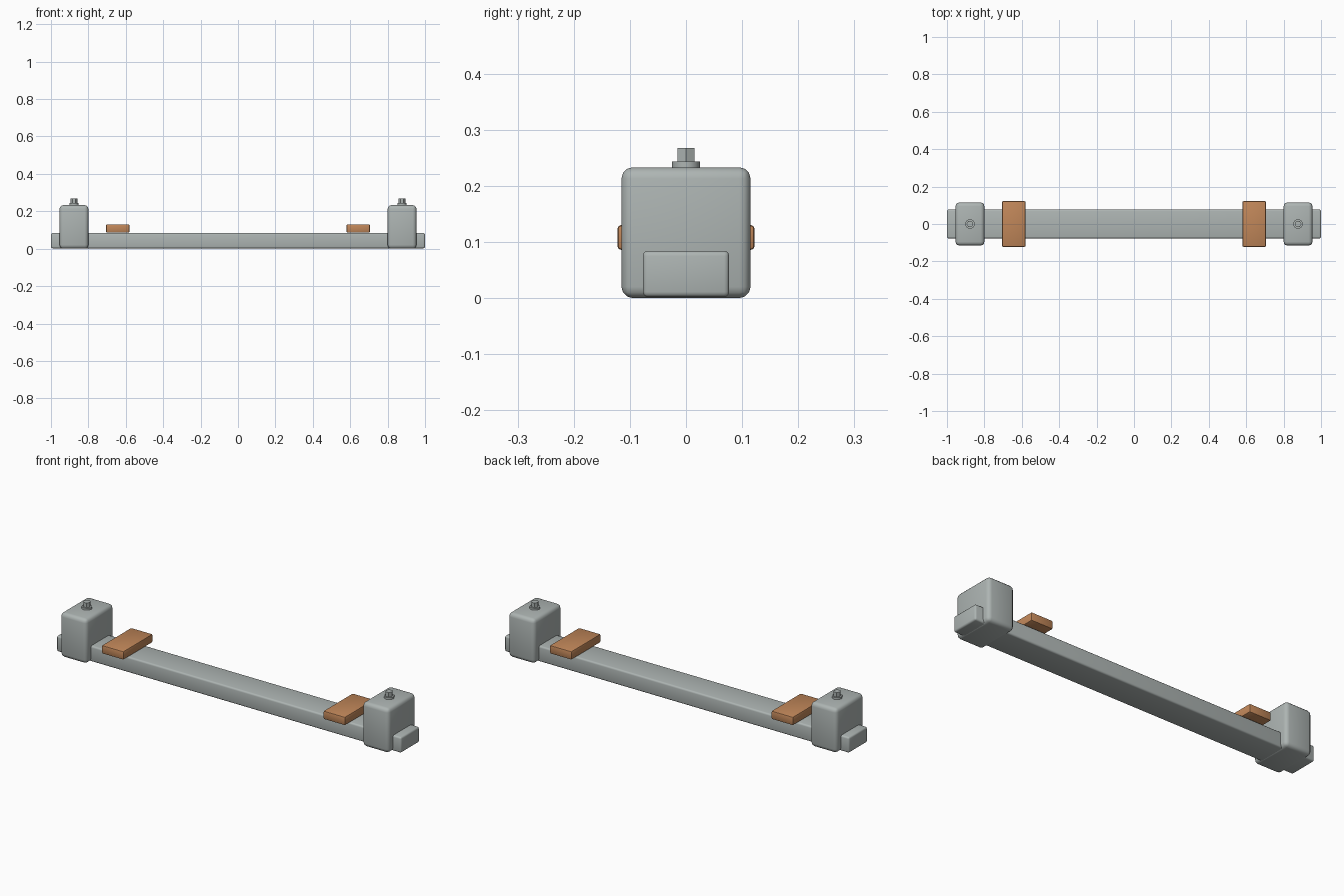
import bpy
from math import radians

cube = bpy.data.objects.get("Cube")
if cube:
    bpy.data.objects.remove(cube, do_unlink=True)


def material(name, rgb):
    m = bpy.data.materials.new(name)
    m.use_nodes = True
    m.diffuse_color = (*rgb, 1)
    m.node_tree.nodes["Principled BSDF"].inputs["Base Color"].default_value = (*rgb, 1)
    return m


grey = material("grey_metal", (0.42, 0.46, 0.45))
copper = material("copper", (0.53, 0.24, 0.10))


def finish(obj, name, mat):
    obj.name = name
    obj.data.materials.append(mat)
    bpy.ops.object.shade_smooth_by_angle(angle=radians(35))


def rounded_box(name, center, size, bevel, segments, mat):
    bpy.ops.mesh.primitive_cube_add(size=1, location=center)
    obj = bpy.context.object
    obj.scale = size
    bpy.ops.object.transform_apply(location=False, rotation=False, scale=True)
    mod = obj.modifiers.new("rounded_edges", "BEVEL")
    mod.width, mod.segments = bevel, segments
    bpy.ops.object.modifier_apply(modifier=mod.name)
    finish(obj, name, mat)


def cylinder(name, x, bottom, top, radius, sides, mat):
    bpy.ops.mesh.primitive_cylinder_add(
        vertices=sides, radius=radius, depth=top - bottom,
        location=(x, 0, (bottom + top) / 2), rotation=(0, 0, radians(90)))
    finish(bpy.context.object, name, mat)


# Long base beam
rounded_box("base_beam", (0, 0, 0.043), (2, 0.154, 0.082), 0.009, 3, grey)

for side, s in (("left", 1), ("right", -1)):
    # End block, with a washer and hex bolt on top
    x = s * 0.877
    rounded_box(side + "_end_block", (x, 0, 0.1165), (0.154, 0.23, 0.233), 0.02, 3, grey)
    cylinder(side + "_washer", x, 0.228, 0.243, 0.025, 16, grey)
    cylinder(side + "_bolt", x, 0.24, 0.267, 0.018, 6, grey)
    # Contact pad lying across the beam
    rounded_box(side + "_contact_pad", (s * 0.643, 0, 0.108), (0.126, 0.244, 0.044), 0.006, 2, copper)
